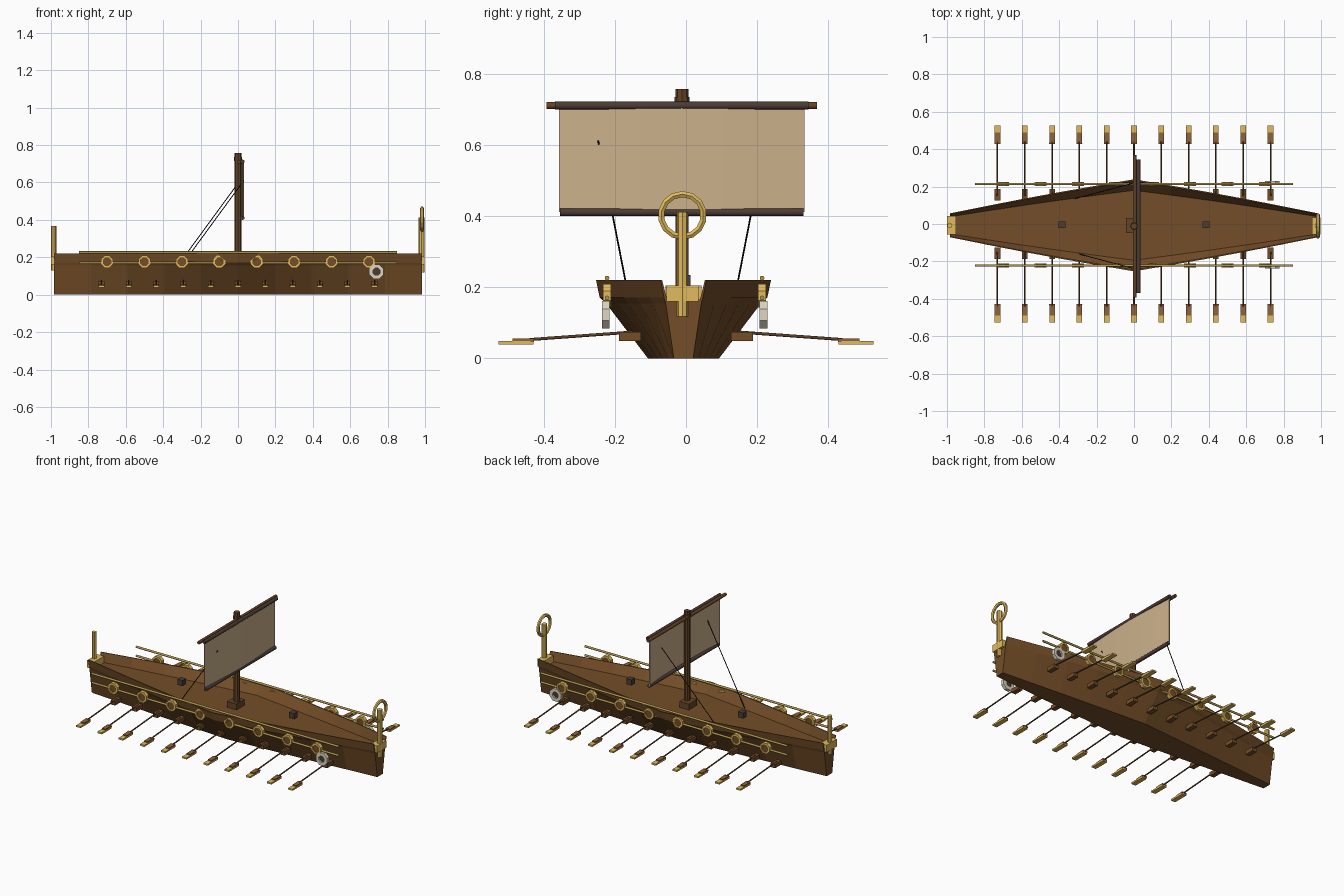
import bpy, bmesh, math
from mathutils import Vector

if "Cube" in bpy.data.objects:
    bpy.data.objects.remove(bpy.data.objects["Cube"], do_unlink=True)

CY = -0.007          # centre line of the hull and rigging


def material(name, r, g, b):
    m = bpy.data.materials.new(name)
    m.use_nodes = True
    m.diffuse_color = (r, g, b, 1)
    m.node_tree.nodes["Principled BSDF"].inputs["Base Color"].default_value = (r, g, b, 1)
    return m


WOOD = material("hull wood", 0.175, 0.076, 0.021)
MAST = material("mast wood", 0.13, 0.058, 0.019)
NECK = material("light oar wood", 0.28, 0.125, 0.042)
SHAFT = material("dark oar wood", 0.11, 0.052, 0.020)
GOLD = material("gold", 0.76, 0.50, 0.11)
RAIL = material("old gold", 0.45, 0.31, 0.075)
SAIL = material("sail cloth", 0.60, 0.44, 0.26)
YARD = material("dark yard wood", 0.072, 0.045, 0.035)
ROPE = material("black rope", 0.008, 0.007, 0.006)
STONE = material("pale grey", 0.72, 0.67, 0.54)


def finish(name, bm, mat):
    bmesh.ops.recalc_face_normals(bm, faces=bm.faces[:])
    me = bpy.data.meshes.new(name)
    bm.to_mesh(me)
    bm.free()
    me.materials.append(mat)
    ob = bpy.data.objects.new(name, me)
    bpy.context.collection.objects.link(ob)
    return ob


def box(name, centre, size, mat, taper=1.0):
    """Box; taper scales the width of its outward (+/-y) end."""
    bm = bmesh.new()
    bmesh.ops.create_cube(bm, size=1)
    side = 1 if centre[1] > 0 else -1
    for v in bm.verts:
        if v.co.y * side > 0:
            v.co.x *= taper
        v.co = Vector(centre) + Vector(a * b for a, b in zip(v.co, size))
    return finish(name, bm, mat)


def rod(name, a, b, radius, mat, sides=8):
    """Cylinder between two points; thin many-sided ones are smooth shaded."""
    a, b = Vector(a), Vector(b)
    bm = bmesh.new()
    bmesh.ops.create_cone(bm, cap_ends=True, segments=sides, radius1=radius,
                          radius2=radius, depth=(b - a).length)
    q = (b - a).to_track_quat("Z", "Y")
    for v in bm.verts:
        v.co = q @ v.co + (a + b) / 2
    for f in bm.faces:
        f.smooth = sides > 8 and len(f.verts) == 4
    return finish(name, bm, mat)


def ring(name, centre, major, minor, axis, mat, sides=8, tube=6, depth=1.0):
    """Faceted ring around the given axis; depth stretches it along that axis."""
    q = Vector(axis).to_track_quat("Z", "Y")
    bm = bmesh.new()
    loops = []
    for i in range(sides):
        a = math.tau * (i + 0.5) / sides
        loop = []
        for j in range(tube):
            t = math.tau * (j + 0.5) / tube
            r = major + minor * math.cos(t)
            p = Vector((r * math.cos(a), r * math.sin(a), minor * depth * math.sin(t)))
            loop.append(bm.verts.new(q @ p + Vector(centre)))
        loops.append(loop)
    for i in range(sides):
        for j in range(tube):
            k, l = (i + 1) % sides, (j + 1) % tube
            bm.faces.new((loops[i][j], loops[k][j], loops[k][l], loops[i][l]))
    return finish(name, bm, mat)


# Hull: (half width at the end, half width amidships, height) from keel to deck edge
SECTION = [(0.027, 0.10, 0), (0.050, 0.218, 0.155), (0.055, 0.236, 0.172),
           (0.064, 0.246, 0.22), (0.060, 0.238, 0.22), (0.046, 0.187, 0.165)]
bm = bmesh.new()
stations = []
for i in range(11):
    x = -0.983 + 1.966 * i / 10
    s = 1 - abs(x) / 0.983
    s += 0.03 * math.sin(math.pi * s)
    half = [(e + (m - e) * s, z) for e, m, z in SECTION]
    pts = half + [(-y, z) for y, z in reversed(half)]
    stations.append([bm.verts.new((x, y + CY, z)) for y, z in pts])
for a, b in zip(stations, stations[1:]):
    for j in range(len(a)):
        k = (j + 1) % len(a)
        bm.faces.new((a[j], a[k], b[k], b[j]))
bm.faces.new(stations[0])
bm.faces.new(stations[-1])
finish("hull", bm, WOOD)

# Deck fittings
box("mast_step", (-0.01, CY, 0.182), (0.065, 0.08, 0.04), MAST)
for name, x in (("aft_deck_block", -0.385), ("fore_deck_block", 0.385)):
    box(name, (x, CY + 0.002, 0.217), (0.035, 0.035, 0.035), YARD)

# Mast, yards and sail
MY = CY - 0.004
rod("mast", (0, MY, 0.165), (0, MY, 0.757), 0.018, MAST)
rod("mast_collar", (0, MY, 0.715), (0, MY, 0.735), 0.021, MAST)
SY = CY - 0.005
rod("main_yard", (0.004, SY - 0.381, 0.711), (0.004, SY + 0.381, 0.711), 0.010, MAST, 16)
for name, z, spread in (("upper_sail_yard", 0.711, 0.357), ("lower_sail_yard", 0.411, 0.343)):
    rod(name, (0.024, SY - spread, z), (0.024, SY + spread, z), 0.011, YARD, 16)

bm = bmesh.new()
grid = []
for i in range(7):
    u = i / 3 - 1
    x = 0.018 + 0.012 * (1 - u * u)
    grid.append([bm.verts.new((x, SY + 0.345 * u, z)) for z in (0.412, 0.708)])
for a, b in zip(grid, grid[1:]):
    bm.faces.new((a[0], b[0], b[1], a[1]))
sail = finish("sail", bm, SAIL)
solid = sail.modifiers.new("thickness", "SOLIDIFY")
solid.thickness = 0.004
solid.offset = 0

# Posts at both ends, with a ring on the bow
rod("stern_post", (-0.985, CY, 0.13), (-0.985, CY, 0.368), 0.014, GOLD)
box("stern_block", (-0.976, CY, 0.183), (0.046, 0.10, 0.045), GOLD)
rod("bow_post", (0.982, CY - 0.003, 0.118), (0.982, CY - 0.003, 0.412), 0.016, GOLD)
box("bow_block", (0.974, CY - 0.003, 0.183), (0.046, 0.09, 0.045), GOLD)
ring("bow_ring", (0.984, CY - 0.003, 0.402), 0.060, 0.010, (1, 0, 0), GOLD, sides=14)

for side, word in ((1, "left"), (-1, "right")):
    ry = CY + 0.003 + side * 0.218

    # Stays from the sail to the deck
    dx = -0.01 * side
    rod(word + "_stay", (0.022 + dx, SY + side * 0.235, 0.612),
        (-0.305 + dx, SY + side * 0.148, 0.165), 0.0025, ROPE, 6)

    # Side rails
    for level, z in (("upper", 0.226), ("lower", 0.17)):
        rod(f"{word}_{level}_rail", (-0.85, ry, z), (0.85, ry, z), 0.0065, RAIL, 12)

    # Round shields along the rails: a flat rim around a recessed disc
    for i in range(8):
        x = -0.7 + 0.2 * i
        ring(f"{word}_shield_rim_{i + 1}", (x, ry, 0.176), 0.030, 0.0075,
             (0, 1, 0), GOLD, tube=4, depth=2.2)
        rod(f"{word}_shield_{i + 1}", (x, ry - 0.007, 0.176), (x, ry + 0.007, 0.176),
            0.026, WOOD)

    # Flat grey wheel near the bow
    ring(word + "_wheel", (0.74, ry + side * 0.004, 0.123), 0.031, 0.015,
         (0, 1, 0), STONE, tube=4)
    rod(word + "_wheel_hub", (0.74, ry - 0.004, 0.123), (0.74, ry + 0.004, 0.123),
        0.021, YARD)

    # Oars
    for i in range(11):
        x = -0.73 + 0.146 * i
        n = f"{word}_oar_{i + 1}"
        box(n + "_lock", (x, side * 0.157, 0.062), (0.03, 0.062, 0.025), WOOD)
        rod(n + "_shaft", (x, side * 0.15, 0.074), (x, side * 0.44, 0.053), 0.0042, SHAFT, 12)
        box(n + "_neck", (x, side * 0.458, 0.051), (0.031, 0.06, 0.009), NECK, 0.8)
        box(n + "_blade", (x, side * 0.478, 0.044), (0.03, 0.098, 0.010), GOLD)
